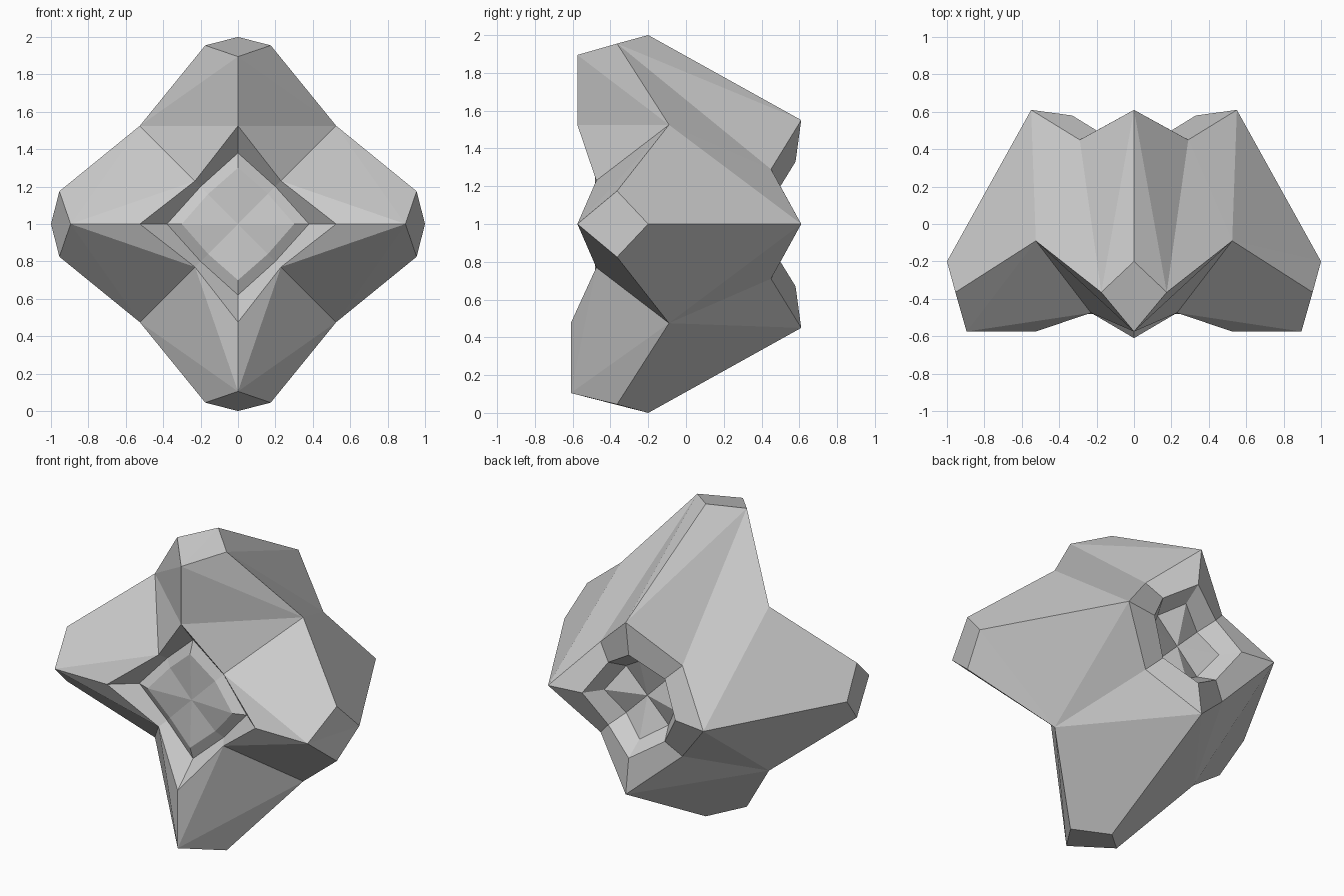
import bpy, bmesh, math
from mathutils import Matrix, Vector

if "Cube" in bpy.data.objects:
    bpy.data.objects.remove(bpy.data.objects["Cube"])

ARMS = ("right", "top", "left", "bottom")


def spin(p, k):
    # p = (radius along arm, sideways, y); arm k points along x, z, -x, -z
    a = k * math.pi / 2
    c, s = round(math.cos(a)), round(math.sin(a))
    return Vector((p[0] * c - p[1] * s, p[2], p[0] * s + p[1] * c + 1))


def finish(name, bm):
    bmesh.ops.remove_doubles(bm, verts=bm.verts, dist=0.002)
    bmesh.ops.recalc_face_normals(bm, faces=bm.faces)
    me = bpy.data.meshes.new(name)
    bm.to_mesh(me)
    bm.free()
    ob = bpy.data.objects.new(name, me)
    bpy.context.collection.objects.link(ob)
    return ob


def face(bm, k, side, *pts):
    # side = +1 / -1 mirrors the half arm
    bm.faces.new([bm.verts.new(spin((p[0], p[1] * side, p[2]), k)) for p in pts])


bm = bmesh.new()
for k, arm in enumerate(ARMS):
    front_y = -0.61 if arm == "bottom" else -0.575
    back = (0.55, 0, 0.61)
    back_diag = (0.29, 0.29, 0.45)
    valley = (0.525, 0.525, -0.09)
    tip = (1.0, 0, -0.2)
    tip_side = (0.955, 0.175, -0.365)
    tip_front = (0.895, 0, front_y)
    ridge = (0.525, 0, front_y)
    front_diag = (0.23, 0.23, -0.475)
    plate = (0.38, 0, -0.455), (0.2, 0.2, -0.43)
    plate_top = (0.3, 0, -0.485), (0.16, 0.16, -0.46)
    rim = (0.33, 0, 0.58), (0.2, 0.2, 0.50)
    floor = (0.25, 0, 0.47), (0.15, 0.15, 0.39)
    for s in (1, -1):
        # outer flank of the arm
        if arm == "top":
            face(bm, k, s, back, tip, tip_side)
            face(bm, k, s, back, tip_side, back_diag)
            face(bm, k, s, back_diag, tip_side, valley)
        else:
            face(bm, k, s, back, valley, back_diag)
            face(bm, k, s, back, tip, valley)
            face(bm, k, s, tip, tip_side, valley)
        # front flank of the arm
        if arm == "top":
            face(bm, k, s, tip_side, tip_front, valley)
            face(bm, k, s, tip_front, ridge, valley)
            face(bm, k, s, ridge, front_diag, valley)
        else:
            face(bm, k, s, tip_side, tip_front, valley)
            face(bm, k, s, tip_front, front_diag, valley)
            face(bm, k, s, tip_front, ridge, front_diag)
        # blunt tip, half of it
        face(bm, k, s, tip, tip_side, tip_front)
        # front hollow, raised centre plate, back rim and socket walls
        rings = [((ridge, front_diag), plate), (plate, plate_top),
                 ((back, back_diag), rim), (rim, floor)]
        for a, b in rings:
            face(bm, k, s, a[0], a[1], b[1], b[0])
        # plate face and socket floor
        face(bm, k, s, plate_top[0], plate_top[1], (0, 0, -0.47))
        face(bm, k, s, floor[0], floor[1], (0, 0, 0.39))
finish("four_arm_body", bm)
